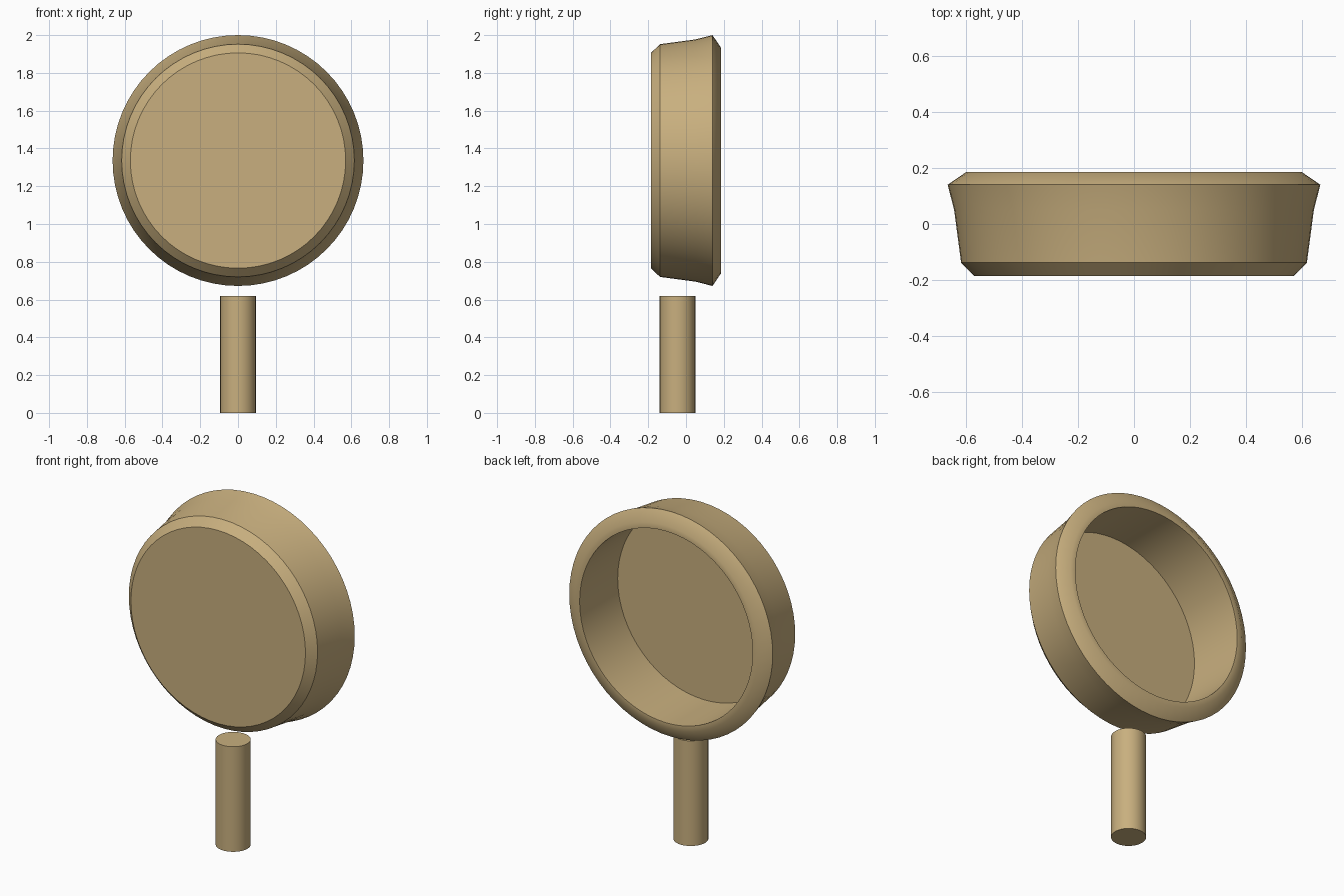
import bpy, bmesh, math

if "Cube" in bpy.data.objects:
    bpy.data.objects.remove(bpy.data.objects["Cube"])

mat = bpy.data.materials.new("tan")
mat.diffuse_color = (0.58, 0.43, 0.21, 1)
mat.use_nodes = True
mat.node_tree.nodes["Principled BSDF"].inputs["Base Color"].default_value = mat.diffuse_color


def finish(name, bm):
    bmesh.ops.recalc_face_normals(bm, faces=bm.faces)
    me = bpy.data.meshes.new(name)
    bm.to_mesh(me)
    bm.free()
    ob = bpy.data.objects.new(name, me)
    bpy.context.collection.objects.link(ob)
    me.materials.append(mat)
    bpy.ops.object.select_all(action='DESELECT')
    ob.select_set(True)
    bpy.context.view_layer.objects.active = ob
    bpy.ops.object.shade_smooth_by_angle(angle=math.radians(36))
    return ob


def lathe_y(name, profile, centre_z, segments):
    """Revolve (radius, y) points round the y axis and cap both ends."""
    bm = bmesh.new()
    rings = []
    for r, y in profile:
        rings.append([bm.verts.new((r * math.cos(a), y, centre_z + r * math.sin(a)))
                      for a in (2 * math.pi * i / segments for i in range(segments))])
    for a, b in zip(rings, rings[1:]):
        for i in range(segments):
            j = (i + 1) % segments
            bm.faces.new((a[i], a[j], b[j], b[i]))
    bm.faces.new(rings[0])
    bm.faces.new(rings[-1])
    return finish(name, bm)


# Pan: flat base, chamfer, flared wall, bevelled rim, hollow inside
lathe_y("pan_bowl", [(0.57, -0.185), (0.616, -0.138), (0.641, 0.05), (0.664, 0.14),
                     (0.598, 0.185), (0.565, 0.185), (0.565, -0.17)], 1.336, 64)

# Handle: plain upright cylinder just below the bowl
bm = bmesh.new()
bmesh.ops.create_cone(bm, cap_ends=True, segments=32, radius1=0.094, radius2=0.094, depth=0.62)
bmesh.ops.translate(bm, verts=bm.verts, vec=(0, -0.045, 0.31))
finish("handle", bm)
